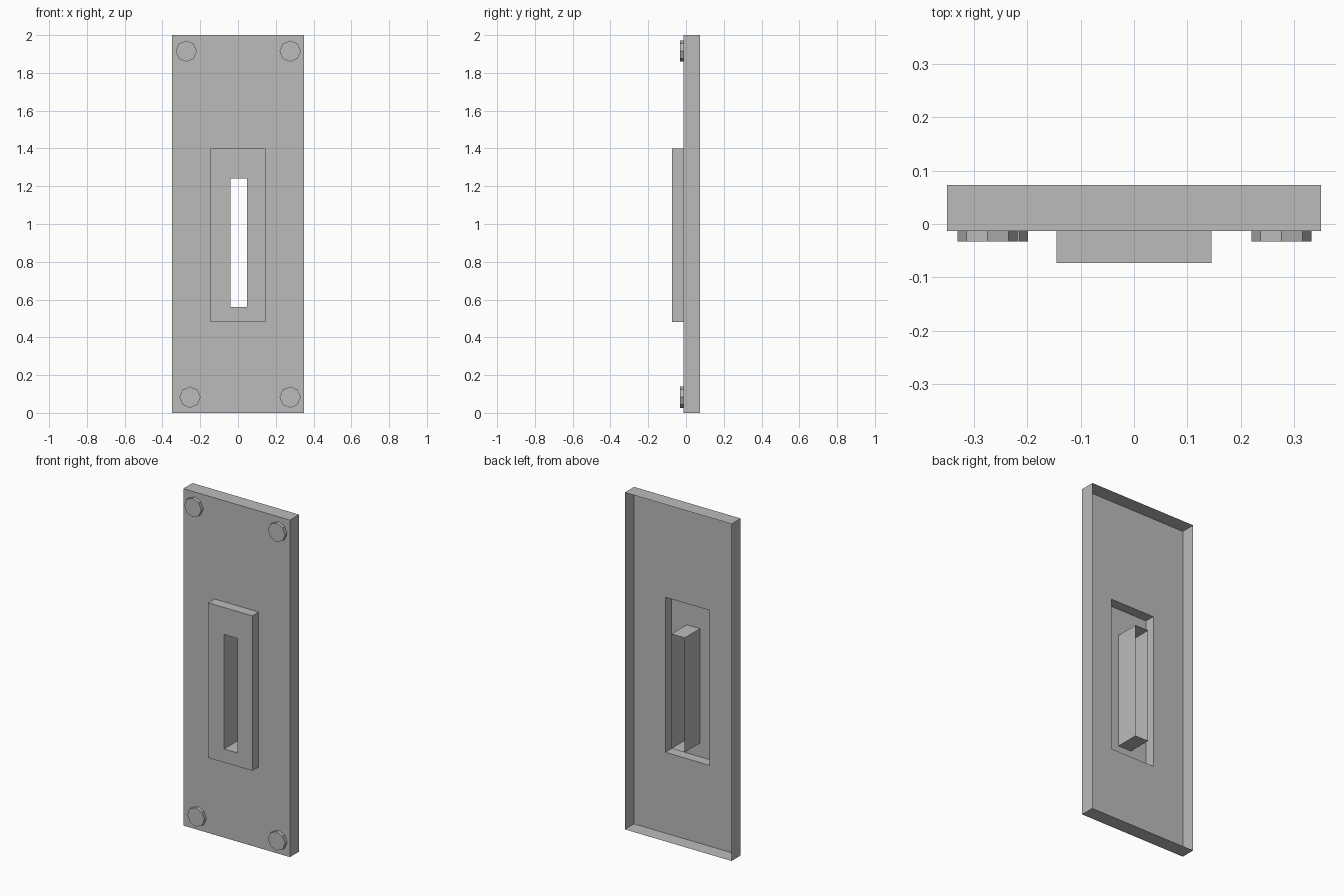
import bpy, bmesh, math
from mathutils import Matrix

cube = bpy.data.objects.get("Cube")
if cube:
    bpy.data.objects.remove(cube, do_unlink=True)

grey = bpy.data.materials.new("plain grey")
grey.use_nodes = True
colour = (0.5, 0.5, 0.5, 1)
grey.diffuse_color = colour
grey.node_tree.nodes["Principled BSDF"].inputs["Base Color"].default_value = colour

# Depths from front to back
FACE, PLATE, BACK = -0.073, -0.013, 0.073
BOLT = -0.033

# Outlines as (left, right, bottom, top)
PLATE_RECT = (-0.35, 0.35, 0, 2)
PANEL_RECT = (-0.145, 0.145, 0.48, 1.4)
SLOT_RECT = (-0.04, 0.047, 0.56, 1.24)


def finish(bm, name):
    mesh = bpy.data.meshes.new(name)
    bm.to_mesh(mesh)
    bm.free()
    mesh.materials.append(grey)
    obj = bpy.data.objects.new(name, mesh)
    bpy.context.collection.objects.link(obj)
    return obj


def loop(bm, rect, y):
    x0, x1, z0, z1 = rect
    return [bm.verts.new((x, y, z)) for x, z in ((x0, z0), (x1, z0), (x1, z1), (x0, z1))]


def band(bm, a, b):
    """Join two rectangular loops with four faces."""
    for i in range(4):
        j = (i + 1) % 4
        bm.faces.new((a[i], a[j], b[j], b[i]))


def shell(name, rings):
    bm = bmesh.new()
    loops = [loop(bm, rect, y) for rect, y in rings]
    for a, b in zip(loops, loops[1:]):
        band(bm, a, b)
    return finish(bm, name)


# Hollow plate, open at the back, with an opening behind the panel
shell("plate", [(PLATE_RECT, BACK), (PLATE_RECT, PLATE), (PANEL_RECT, PLATE)])

# Raised hollow panel whose slot runs back as an open sleeve
shell("slot_panel", [(PANEL_RECT, PLATE), (PANEL_RECT, FACE),
                     (SLOT_RECT, FACE), (SLOT_RECT, BACK - 0.003)])


# Octagonal bolt heads, open where they meet the plate
def bolt(name, x, z):
    bm = bmesh.new()
    place = Matrix.Translation((x, (BOLT + PLATE) / 2, z)) @ Matrix.Rotation(math.pi / 2, 4, "X")
    bmesh.ops.create_cone(bm, cap_ends=True, segments=8, radius1=0.056, radius2=0.056,
                          depth=PLATE - BOLT, matrix=place)
    bm.normal_update()
    rear = [f for f in bm.faces if f.normal.y > 0.9]
    bmesh.ops.delete(bm, geom=rear, context="FACES_ONLY")
    finish(bm, name)


for name, x, z in (("bolt_top_right", -0.274, 1.915), ("bolt_top_left", 0.276, 1.915),
                   ("bolt_bottom_right", -0.254, 0.083), ("bolt_bottom_left", 0.276, 0.083)):
    bolt(name, x, z)
